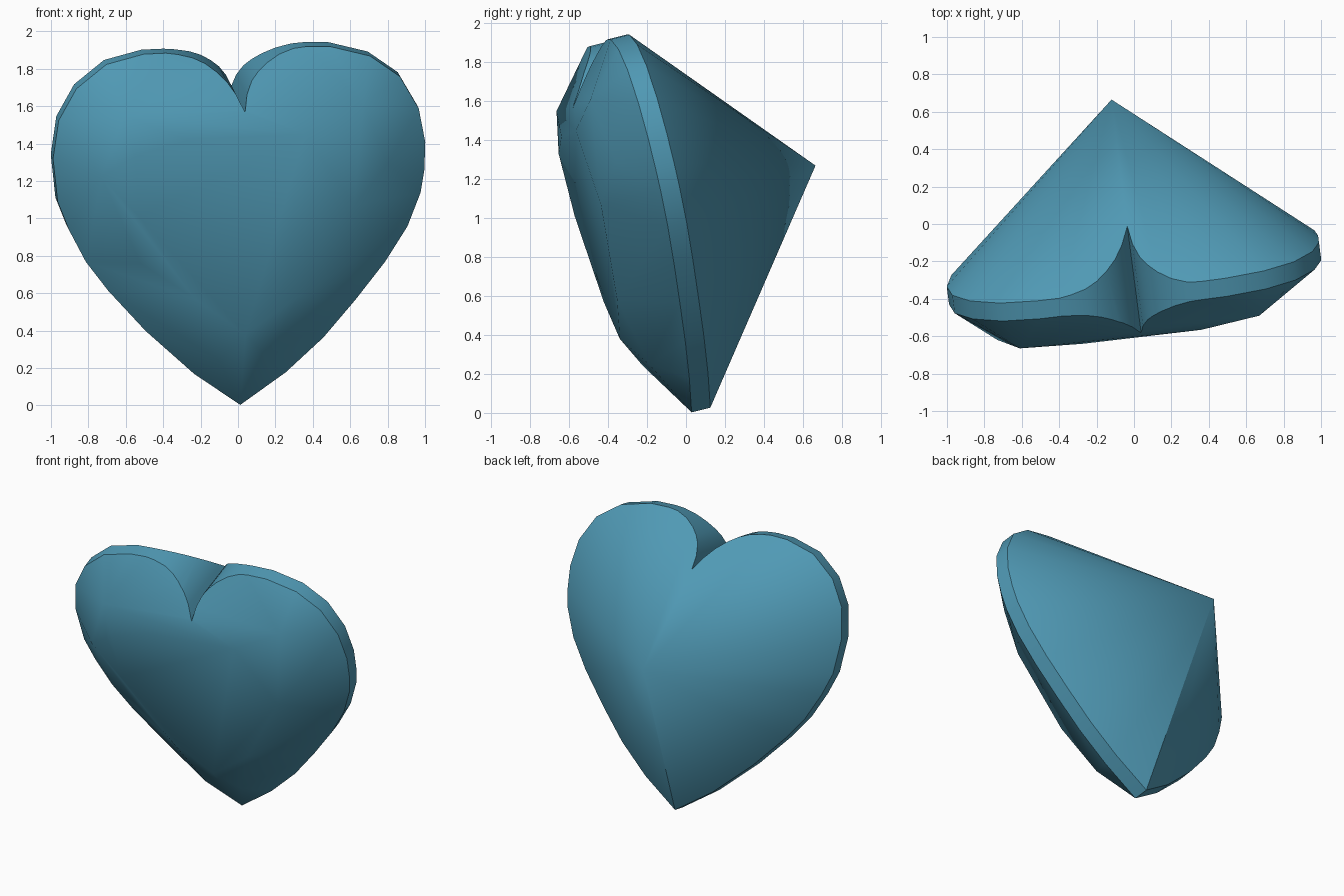
import bpy, bmesh
from mathutils import Vector

if "Cube" in bpy.data.objects:
    bpy.data.objects.remove(bpy.data.objects["Cube"])

# The gem leans: every layer lies in a plane y = a + 0.13x - 0.25z
NORMAL = Vector((-0.13, 1.0, 0.25))


def on_plane(x, z, a=0.08):
    return Vector((x, a + 0.13 * x - 0.25 * z, z))


def new_object(name, bm):
    bmesh.ops.recalc_face_normals(bm, faces=bm.faces)
    mesh = bpy.data.meshes.new(name)
    bm.to_mesh(mesh)
    bm.free()
    ob = bpy.data.objects.new(name, mesh)
    bpy.context.collection.objects.link(ob)
    return ob


# Girdle outline (x, z), without the notch
outline = [(0.006, 0.015), (.25, .19), (.45, .375), (.62, .575), (.78, .78),
           (.9, .97), (.97, 1.15), (.99, 1.27), (.995, 1.42), (.96, 1.60),
           (.86, 1.77), (.7, 1.88), (.49, 1.93), (.35, 1.93),
           (-.36, 1.895), (-.51, 1.89), (-.71, 1.835), (-.87, 1.705),
           (-.965, 1.535), (-.995, 1.33), (-.97, 1.1), (-.91, .95),
           (-.82, .78), (-.7, .625), (-.5, .41), (-.24, .18)]
points = []
for x, z in outline:
    p = on_plane(x, z)
    points += [p - NORMAL * 0.048, p + NORMAL * 0.048]

# Flat table on the front
table = [(.04, .38), (.32, .58), (.62, 1.07), (.36, 1.45), (.04, 1.39),
         (-.27, 1.42), (-.55, 1.33), (-.53, 1.01), (-.23, .57)]
points += [on_plane(x, z, -0.25) for x, z in table]

# Crown facet corners between table and girdle, then the rear point
points += [Vector(p) for p in [
    (.67, -.49, 1.61), (.8, -.36, 1.29), (.53, -.28, .79), (.16, -.19, .25),
    (-.1, -.22, .24), (-.52, -.41, .76), (-.73, -.62, 1.22),
    (-.61, -.665, 1.55), (-.12, .665, 1.27)]]

bm = bmesh.new()
for p in points:
    bm.verts.new(p)
bmesh.ops.convex_hull(bm, input=bm.verts)
loose = [v for v in bm.verts if not v.link_faces]
bmesh.ops.delete(bm, geom=loose, context='VERTS')
gem = new_object("heart_gem", bm)

# Notch between the lobes, cut along the lean of the gem
notch = [(.005, 1.63), (.022, 1.71), (.053, 1.773), (.09, 1.815), (.14, 1.855),
         (.21, 1.895), (.29, 1.922), (.40, 1.936), (.42, 2.5), (-.42, 2.5),
         (-.42, 1.898), (-.33, 1.89), (-.25, 1.875), (-.187, 1.85),
         (-.13, 1.813), (-.078, 1.767), (-.035, 1.71)]
bm = bmesh.new()
face = bm.faces.new([bm.verts.new(on_plane(x, z) - NORMAL) for x, z in notch])
ext = bmesh.ops.extrude_face_region(bm, geom=[face])
verts = [g for g in ext["geom"] if isinstance(g, bmesh.types.BMVert)]
bmesh.ops.translate(bm, verts=verts, vec=NORMAL * 2)
if len(bm.faces) == len(notch) + 1:
    bm.faces.new(list(bm.verts)[:len(notch)])
cutter = new_object("notch_cutter", bm)
cutter.hide_render = True

cut = gem.modifiers.new("notch", 'BOOLEAN')
cut.operation = 'DIFFERENCE'
cut.solver = 'EXACT'
cut.object = cutter
bpy.context.view_layer.objects.active = gem
gem.select_set(True)
bpy.ops.object.modifier_apply(modifier=cut.name)
bpy.data.objects.remove(cutter)

# Soft shading across shallow facets, blue material
bpy.ops.object.shade_smooth_by_angle(angle=0.52)
mat = bpy.data.materials.new("blue_gem")
mat.diffuse_color = (0.08, 0.32, 0.46, 1)
mat.use_nodes = True
mat.node_tree.nodes["Principled BSDF"].inputs["Base Color"].default_value = mat.diffuse_color
gem.data.materials.clear()
gem.data.materials.append(mat)
